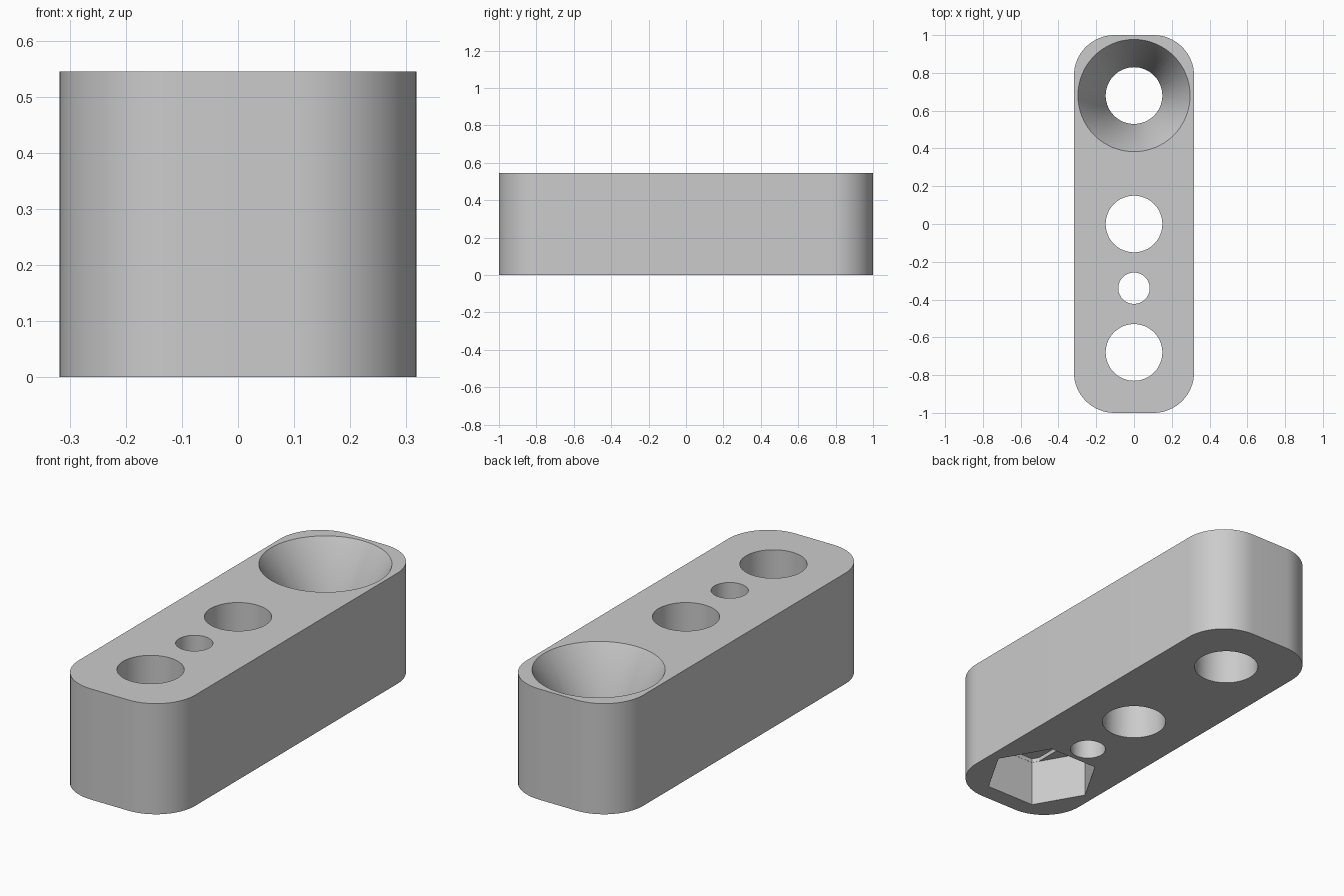
import bpy, bmesh
from math import cos, sin, pi, sqrt

HEIGHT = 0.545
HALF_W, HALF_L, CORNER = 0.318, 1.0, 0.215
HOLE_R = 0.15

old = bpy.data.objects.get("Cube")
if old:
    bpy.data.objects.remove(old, do_unlink=True)

grey = bpy.data.materials.new("light_grey")
grey.use_nodes = True
colour = (0.6, 0.6, 0.6, 1)
grey.diffuse_color = colour
grey.node_tree.nodes["Principled BSDF"].inputs["Base Color"].default_value = colour


def loft(name, outlines):
    """Solid through stacked outlines, each a pair (points, z)."""
    bm = bmesh.new()
    rings = [[bm.verts.new((x, y, z)) for x, y in pts] for pts, z in outlines]
    n = len(rings[0])
    for a, b in zip(rings, rings[1:]):
        for i in range(n):
            j = (i + 1) % n
            bm.faces.new((a[i], a[j], b[j], b[i]))
    bm.faces.new(rings[0][::-1])
    bm.faces.new(rings[-1])
    bmesh.ops.recalc_face_normals(bm, faces=bm.faces)
    mesh = bpy.data.meshes.new(name)
    bm.to_mesh(mesh)
    bm.free()
    mesh.materials.append(grey)
    obj = bpy.data.objects.new(name, mesh)
    bpy.context.collection.objects.link(obj)
    return obj


def circle(r, y, sides=64):
    return [(r * cos(2 * pi * i / sides), y + r * sin(2 * pi * i / sides))
            for i in range(sides)]


def cut(body, cutter):
    mod = body.modifiers.new(cutter.name, "BOOLEAN")
    mod.operation, mod.solver, mod.object = "DIFFERENCE", "EXACT", cutter
    bpy.context.view_layer.objects.active = body
    bpy.ops.object.modifier_apply(modifier=mod.name)
    bpy.data.objects.remove(cutter, do_unlink=True)


# Bar with four rounded vertical corners
outline = []
for k, (sx, sy) in enumerate([(1, 1), (-1, 1), (-1, -1), (1, -1)]):
    for i in range(17):
        a = (k + i / 16) * pi / 2
        outline.append((sx * (HALF_W - CORNER) + CORNER * cos(a),
                        sy * (HALF_L - CORNER) + CORNER * sin(a)))
bar = loft("mounting_bar", [(outline, 0), (outline, HEIGHT)])

# Straight through holes
for y, r in [(-0.68, HOLE_R), (-0.34, 0.083), (0, HOLE_R)]:
    cut(bar, loft("hole_cutter", [(circle(r, y), -0.1), (circle(r, y), HEIGHT + 0.1)]))

# Countersunk hole, cone continued above the top face
sink_r, sink_depth, over = 0.297, 0.27, 0.1
over_r = sink_r + (sink_r - HOLE_R) * over / sink_depth
profile = [(HOLE_R, -0.1), (HOLE_R, HEIGHT - sink_depth), (over_r, HEIGHT + over)]
cut(bar, loft("countersink_cutter", [(circle(r, 0.68), z) for r, z in profile]))

# Hexagonal nut pocket underneath
hexagon = circle(0.268, -0.68, 6)
cut(bar, loft("nut_pocket_cutter", [(hexagon, -0.1), (hexagon, 0.23)]))

# Shallow slot across the pocket floor, trimmed to the hexagon
r, w = 0.267, 0.151
side = sqrt(3) * (r - w)
half = [(w, -side), (w, side), (r / 2, r * sqrt(3) / 2)]
half += [(-x, y) for x, y in half[::-1]]
slot = [(x, y - 0.68) for x, y in half[:5]]
slot += [(-w, -side - 0.68), (-r / 2, -r * sqrt(3) / 2 - 0.68), (r / 2, -r * sqrt(3) / 2 - 0.68)]
cut(bar, loft("slot_cutter", [(slot, 0.15), (slot, 0.25)]))

bpy.ops.object.select_all(action="DESELECT")
bar.select_set(True)
bpy.context.view_layer.objects.active = bar
bpy.ops.object.shade_smooth_by_angle(angle=pi / 6)
